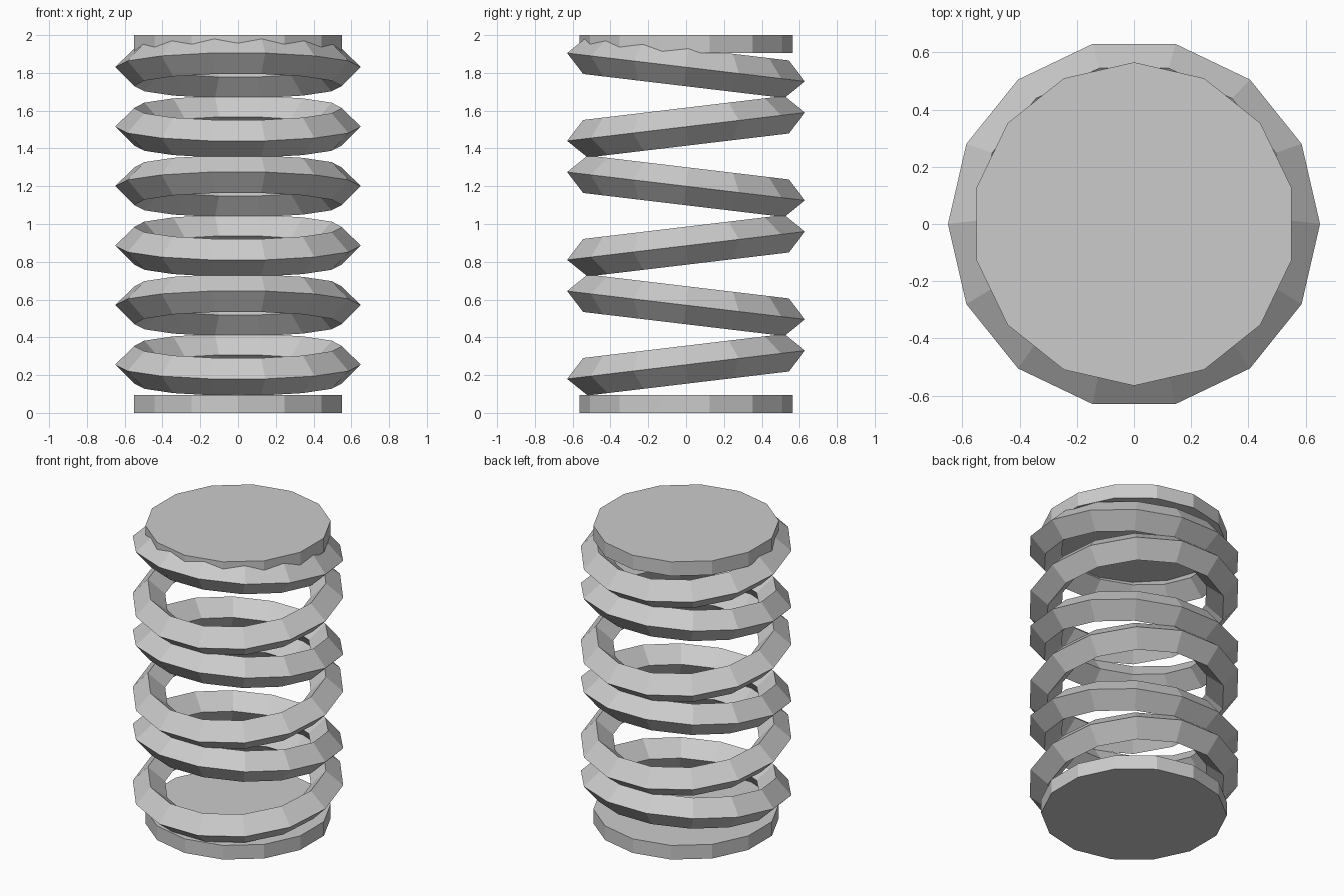
import bpy
import math

cube = bpy.data.objects.get("Cube")
if cube:
    bpy.data.objects.remove(cube, do_unlink=True)

SIDES = 14
CAP_RADIUS = 0.565
CAP_HEIGHT = 0.095
RING_COUNT = 6
RING_STEP = 0.315
FIRST_RING_Z = 0.255
TILT = math.radians(6.8)

# Single plain grey
grey = bpy.data.materials.new("plain_grey")
grey.use_nodes = True
colour = (0.6, 0.6, 0.6, 1.0)
grey.diffuse_color = colour
grey.node_tree.nodes["Principled BSDF"].inputs["Base Color"].default_value = colour


def finish(name):
    obj = bpy.context.object
    obj.name = name
    obj.data.name = name
    obj.data.materials.clear()
    obj.data.materials.append(grey)
    bpy.ops.object.shade_flat()


# End caps, each with a corner facing front and back
for name, z in (("bottom_cap", CAP_HEIGHT / 2), ("top_cap", 2 - CAP_HEIGHT / 2)):
    bpy.ops.mesh.primitive_cylinder_add(
        vertices=SIDES, radius=CAP_RADIUS, depth=CAP_HEIGHT, location=(0, 0, z))
    finish(name)

# Diamond-section spring rings, tilted alternately forwards and backwards
for i in range(RING_COUNT):
    tilt = TILT if i % 2 == 0 else -TILT
    bpy.ops.mesh.primitive_torus_add(
        major_segments=SIDES, minor_segments=4,
        major_radius=0.55, minor_radius=0.1,
        location=(0, 0, FIRST_RING_Z + i * RING_STEP),
        rotation=(tilt, 0, 0))
    finish(f"spring_ring_{i + 1}")
